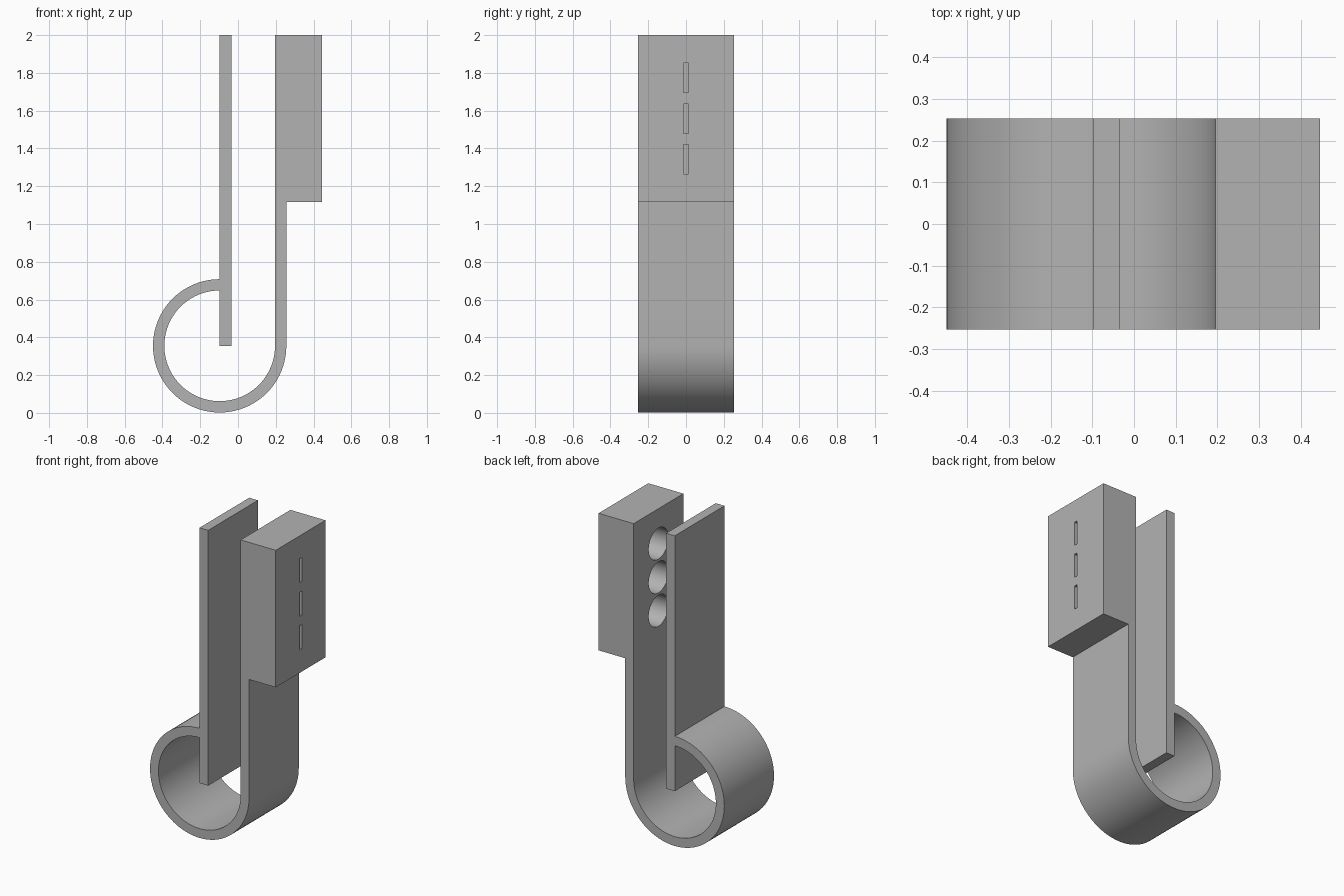
import bpy, bmesh, math
from mathutils import Vector

if "Cube" in bpy.data.objects:
    bpy.data.objects.remove(bpy.data.objects["Cube"], do_unlink=True)

HALF_DEPTH = 0.253
CX, CZ = -0.097, 0.355            # loop centre
R_OUT, R_IN = 0.353, 0.293
STRIP_RIGHT = -0.035
BLOCK_RIGHT, BLOCK_BOTTOM, TOP = 0.446, 1.117, 2.0
WALL_IN, WALL_OUT = CX + R_IN, CX + R_OUT
SEGMENTS = 60

grey = bpy.data.materials.new("plain grey")
grey.use_nodes = True
colour = (0.45, 0.45, 0.45, 1)
grey.diffuse_color = colour
grey.node_tree.nodes["Principled BSDF"].inputs["Base Color"].default_value = colour


def arc(radius, start, end):
    """Points around the loop centre, angles in degrees."""
    for i in range(SEGMENTS + 1):
        a = math.radians(start + (end - start) * i / SEGMENTS)
        yield (CX + radius * math.cos(a), CZ + radius * math.sin(a))


# Clip body: strip, loop, wall and block as one extruded outline
outline = [(CX, TOP), (STRIP_RIGHT, TOP), (STRIP_RIGHT, CZ), (CX, CZ)]
outline += arc(R_IN, 90, 360)
outline += [(WALL_IN, TOP), (BLOCK_RIGHT, TOP),
            (BLOCK_RIGHT, BLOCK_BOTTOM), (WALL_OUT, BLOCK_BOTTOM)]
outline += arc(R_OUT, 360, 90)

bm = bmesh.new()
face = bm.faces.new([bm.verts.new((x, -HALF_DEPTH, z)) for x, z in outline])
extruded = bmesh.ops.extrude_face_region(bm, geom=[face], use_keep_orig=True)
moved = [v for v in extruded["geom"] if isinstance(v, bmesh.types.BMVert)]
bmesh.ops.translate(bm, verts=moved, vec=Vector((0, 2 * HALF_DEPTH, 0)))
bmesh.ops.recalc_face_normals(bm, faces=bm.faces)
mesh = bpy.data.meshes.new("clip_body")
bm.to_mesh(mesh)
bm.free()
mesh.materials.append(grey)
body = bpy.data.objects.new("clip_body", mesh)
bpy.context.collection.objects.link(body)
bpy.context.view_layer.objects.active = body


def cut(cutter):
    """Subtract a cutter from the body, then drop it."""
    cutter.hide_render = True
    cutter.data.materials.append(grey)
    bpy.context.view_layer.objects.active = body
    mod = body.modifiers.new("cut", "BOOLEAN")
    mod.operation = "DIFFERENCE"
    mod.solver = "EXACT"
    mod.object = cutter
    bpy.ops.object.modifier_apply(modifier=mod.name)
    bpy.data.objects.remove(cutter, do_unlink=True)


# Round pockets on the inner face, each with a narrow slot to the outside
POCKET_DEPTH = 0.19
for z in (1.343, 1.558, 1.775):
    bpy.ops.mesh.primitive_cylinder_add(
        vertices=48, radius=0.1, depth=2 * POCKET_DEPTH,
        location=(WALL_IN, 0, z), rotation=(0, math.pi / 2, 0))
    cut(bpy.context.object)
    bpy.ops.mesh.primitive_cube_add(size=1, location=(BLOCK_RIGHT, 0, z))
    bpy.context.object.scale = (0.2, 0.025, 0.156)
    bpy.context.view_layer.update()
    cut(bpy.context.object)

bpy.ops.object.select_all(action="DESELECT")
body.select_set(True)
bpy.context.view_layer.objects.active = body
bpy.ops.object.shade_smooth_by_angle(angle=math.radians(30))
